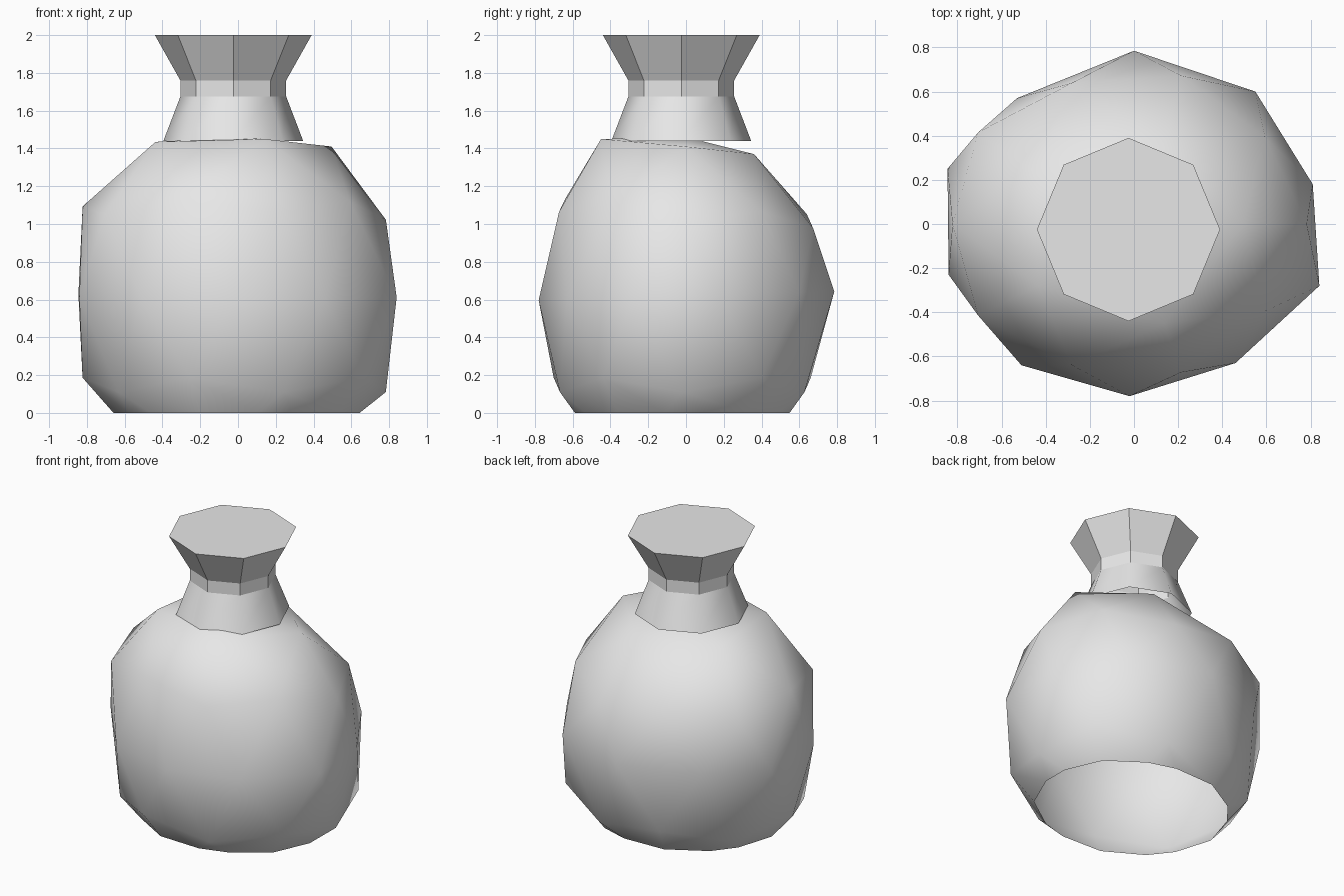
import bpy, bmesh, math
from mathutils import Vector

cube = bpy.data.objects.get("Cube")
if cube:
    bpy.data.objects.remove(cube, do_unlink=True)

# One plain cloth colour
cloth = bpy.data.materials.new("plain_grey_cloth")
cloth.use_nodes = True
GREY = (0.8, 0.8, 0.8, 1.0)
cloth.diffuse_color = GREY
cloth.node_tree.nodes["Principled BSDF"].inputs["Base Color"].default_value = GREY


def finish(bm, name, smooth):
    """Turn a bmesh into a named, coloured object."""
    bmesh.ops.recalc_face_normals(bm, faces=bm.faces)
    for face in bm.faces:
        face.smooth = smooth
    mesh = bpy.data.meshes.new(name)
    bm.to_mesh(mesh)
    bm.free()
    mesh.materials.append(cloth)
    obj = bpy.data.objects.new(name, mesh)
    bpy.context.collection.objects.link(obj)
    return obj


def octagon_band(name, lower, upper, smooth=False, cap=False):
    """Eight-sided band between two (radius, height) rings."""
    bm = bmesh.new()
    rings = []
    for radius, height in (lower, upper):
        rings.append([bm.verts.new((radius * math.cos(k * math.pi / 4) - 0.025,
                                    radius * math.sin(k * math.pi / 4) - 0.025,
                                    height)) for k in range(8)])
    low, high = rings
    for k in range(8):
        n = (k + 1) % 8
        bm.faces.new((low[k], low[n], high[n], high[k]))
    if cap:
        bm.faces.new(high)
    return finish(bm, name, smooth)


# Sack body: an uneven low-poly ball, cut open where it rests on the ground
WAIST = [(0.81, 0.18), (0.55, 0.6), (0, 0.785), (-0.53, 0.57), (-0.845, 0.25),
         (-0.84, -0.23), (-0.51, -0.64), (-0.02, -0.78), (0.46, -0.63), (0.84, -0.28)]
bm = bmesh.new()
bmesh.ops.create_icosphere(bm, subdivisions=2, radius=1)
waist = [v for v in bm.verts if abs(v.co.z) < 0.1]
others = [v for v in bm.verts if abs(v.co.z) >= 0.1]
waist.sort(key=lambda v: math.atan2(v.co.y, v.co.x) % math.tau)
for v, (x, y) in zip(waist, WAIST):
    v.co = Vector((x, y, 0.62 + 0.03 * y))
for v in others:
    x, y, z = v.co
    if z > 0.95:        # crown
        v.co = (0, 0, 1.46)
    elif z > 0.7:       # shoulder, sloping down at the back
        v.co = (x * 0.98 - 0.02, y * (0.72 if y > 0 else 0.9), 1.41 - 0.08 * y)
    elif z > 0:         # upper belly
        v.co = (x * 0.92 - 0.04, y * 0.79, 0.62 + 0.9 * z - 0.05 * y)
    elif z > -0.7:      # lower belly
        v.co = (x * 0.92, y * 0.8 - 0.02, 0.62 + 0.97 * z)
    else:               # underside
        v.co = (x * 0.92, y * 0.85 - 0.02, -0.2)
bmesh.ops.bisect_plane(bm, geom=bm.verts[:] + bm.edges[:] + bm.faces[:],
                       plane_co=(0, 0, 0), plane_no=(0, 0, 1), clear_inner=True)
finish(bm, "sack_body", True)

# Gathered neck, tie and flared mouth
octagon_band("neck_skirt", (0.37, 1.44), (0.28, 1.675), smooth=True)
octagon_band("neck_tie", (0.28, 1.675), (0.28, 1.76))
octagon_band("flared_mouth", (0.28, 1.76), (0.415, 2.0), cap=True)
